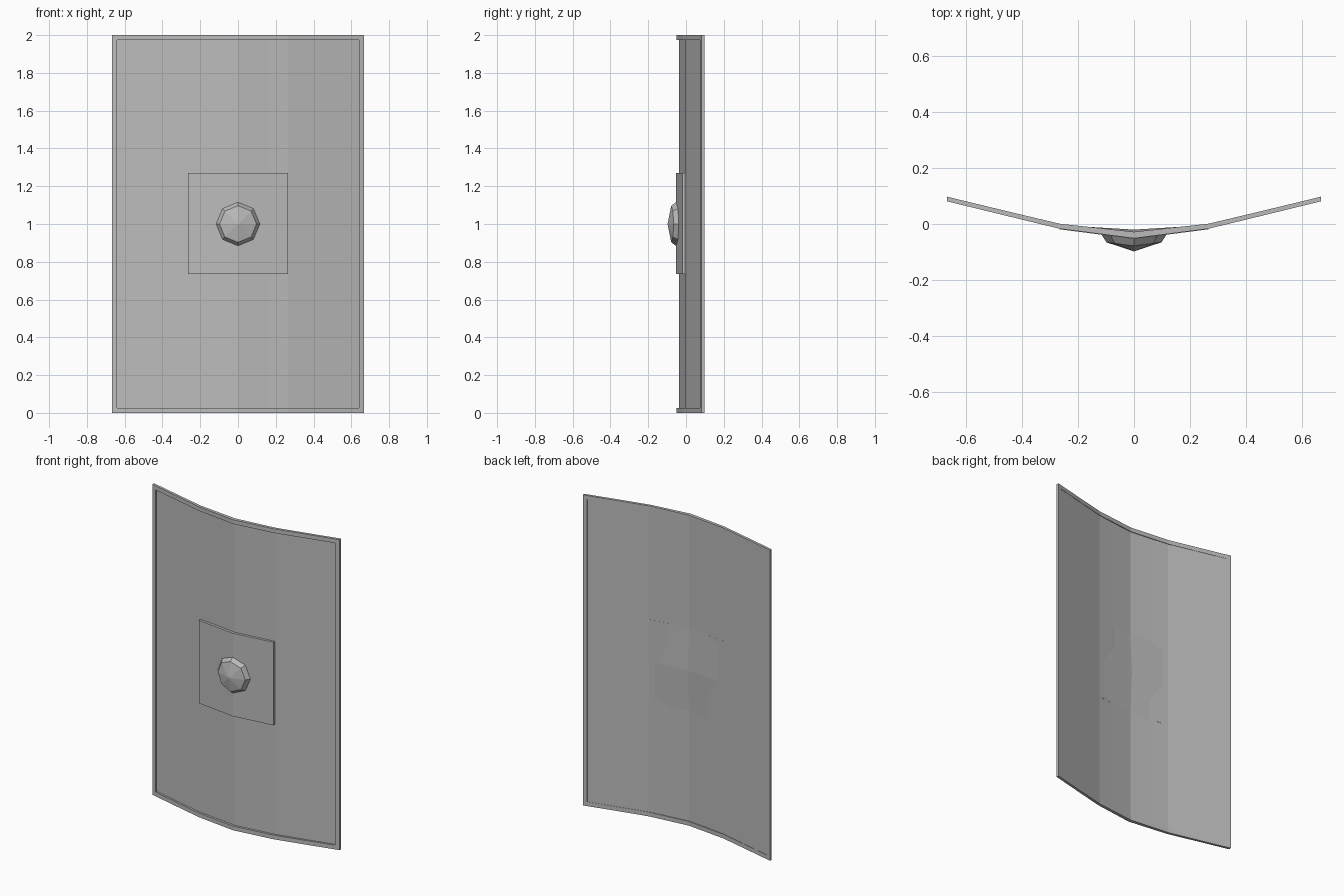
import bpy, math

if "Cube" in bpy.data.objects:
    bpy.data.objects.remove(bpy.data.objects["Cube"])

grey = bpy.data.materials.new("plain grey")
grey.diffuse_color = (0.5, 0.5, 0.5, 1)
grey.use_nodes = True
grey.node_tree.nodes["Principled BSDF"].inputs["Base Color"].default_value = grey.diffuse_color


def make(name, verts, faces):
    mesh = bpy.data.meshes.new(name)
    mesh.from_pydata(verts, [], faces)
    mesh.materials.append(grey)
    mesh.validate()
    obj = bpy.data.objects.new(name, mesh)
    bpy.context.collection.objects.link(obj)
    return obj


def lerp(points, x):
    x = abs(x)
    for (x0, y0), (x1, y1) in zip(points, points[1:]):
        if x <= x1 + 1e-6:
            return y0 + (y1 - y0) * (x - x0) / (x1 - x0)
    return points[-1][1]


# Bent cross-section of the shield, front and back
FRONT = [(0, -.051), (.265, -.017), (.45, .028), (.667, .081)]
BACK = [(0, -.028), (.265, .001), (.45, .045), (.667, .0975)]


def bent_slab(name, half_xs, zs, front, back, keep=lambda i, j: True):
    """Solid of x/z cells between a front and a back surface."""
    xs = [-x for x in reversed(half_xs) if x > 0] + half_xs
    nx, nz = len(xs), len(zs)
    verts = [(x, front(x, z), z) for z in zs for x in xs]
    verts += [(x, back(x, z), z) for z in zs for x in xs]
    n = nx * nz
    solid = {(i, j) for i in range(nx - 1) for j in range(nz - 1)
             if keep(i, j)}
    faces = []
    for i, j in sorted(solid):
        a, b = j * nx + i, j * nx + i + 1
        c, d = b + nx, a + nx
        faces += [(a, b, c, d), (d + n, c + n, b + n, a + n)]
        for p, q, cell in ((a, b, (i, j - 1)), (b, c, (i + 1, j)),
                           (c, d, (i, j + 1)), (d, a, (i - 1, j))):
            if cell not in solid:
                faces.append((q, p, p + n, q + n))
    return make(name, verts, faces)


# Raised border
bent_slab("border_frame", [0, .265, .45, .64, .667], [0, .027, 1.973, 2],
          lambda x, z: lerp(FRONT, x), lambda x, z: lerp(BACK, x),
          lambda i, j: j != 1 or i in (0, 7))


# Thin curved panel, with a slight swelling behind the grip area
def panel_back(x, z):
    swell = .013 if abs(x) < .01 and abs(z - 1) < .01 else 0
    return lerp(BACK, x) - .005 + swell


bent_slab("shield_panel", [0, .265, .45, .64], [.027, .735, 1, 1.27, 1.973],
          lambda x, z: lerp(FRONT, x) + .015, panel_back)

# Square centre plate, seated on the panel
bent_slab("centre_plate", [0, .265], [.735, 1.27],
          lambda x, z: lerp(FRONT, x) - .002,
          lambda x, z: lerp(FRONT, x) + .0155)

# Faceted eight-sided boss: base ring, shoulder ring and tip
verts = []
for rx, rz, rise in ((.12, .12, -.004), (.098, .097, .027)):
    for k in range(8):
        a = k * math.pi / 4
        x = rx * math.cos(a)
        verts.append((x, lerp(FRONT, x) - rise, 1 + rz * math.sin(a)))
verts.append((0, -.0975, 1))
faces = []
for k in range(8):
    m = (k + 1) % 8
    faces += [(k, m, m + 8, k + 8), (k + 8, m + 8, 16)]
make("boss", verts, faces)
